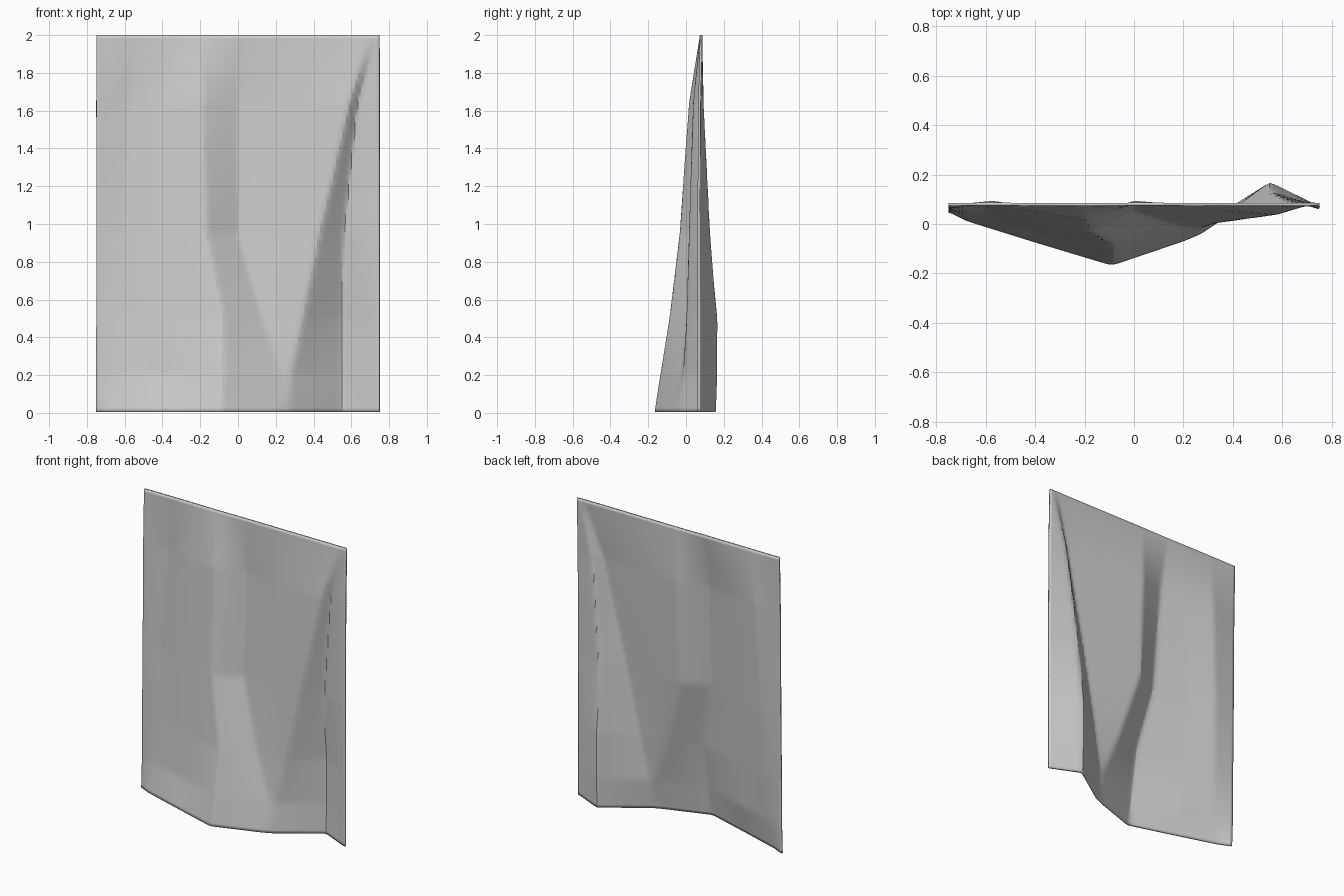
import bpy, bmesh
from mathutils import Vector

if "Cube" in bpy.data.objects:
    bpy.data.objects.remove(bpy.data.objects["Cube"])

# Horizontal sections of the cloth: height, then (x, y) of each fold line
SECTIONS = [
    (0.005, [(-.75, .055), (-.68, .018), (-.4, -.07), (-.09, -.163), (.2, -.065), (.27, -.035), (.55, .155), (.75, .065)]),
    (0.2, [(-.75, .06), (-.62, .03), (-.4, -.025), (-.08, -.132), (.24, -.015), (.28, -.008), (.55, .162), (.75, .065)]),
    (0.5, [(-.75, .06), (-.61, .05), (-.4, -.005), (-.08, -.084), (.13, .015), (.34, .008), (.55, .163), (.75, .065)]),
    (0.95, [(-.75, .065), (-.6, .07), (-.4, .02), (-.17, -.03), (.0, .06), (.43, .02), (.56, .125), (.75, .065)]),
    (1.64, [(-.75, .07), (-.57, .088), (-.38, .053), (-.19, .02), (.0, .088), (.59, .042), (.63, .09), (.75, .07)]),
    (2.0, [(-.75, .08), (-.55, .08), (-.32, .08), (-.2, .08), (.0, .08), (.7, .08), (.73, .08), (.75, .08)]),
]
NX, NZ = 90, 100


def section_depth(points, x):
    for (x0, y0), (x1, y1) in zip(points, points[1:]):
        if x <= x1 + 1e-6:
            return y0 + (y1 - y0) * (x - x0) / (x1 - x0)
    return points[-1][1]


def depth(x, z):
    for (z0, a), (z1, b) in zip(SECTIONS, SECTIONS[1:]):
        if z <= z1 + 1e-6:
            t = (z - z0) / (z1 - z0)
            mixed = [Vector(p).lerp(Vector(q), t) for p, q in zip(a, b)]
            return section_depth(mixed, x)


# Hanging cloth sheet
bm = bmesh.new()
bmesh.ops.create_grid(bm, x_segments=NX, y_segments=NZ, size=1)
for v in bm.verts:
    x = v.co.x * 0.75
    z = 0.005 + (v.co.y + 1) / 2 * 1.995
    v.co = (x, depth(x, z), z)
mesh = bpy.data.meshes.new("cloth_sheet")
bm.to_mesh(mesh)
bm.free()
cloth = bpy.data.objects.new("cloth_sheet", mesh)
bpy.context.collection.objects.link(cloth)

# Soften the creases in depth only, then give the cloth thickness
soft = cloth.modifiers.new("soft_creases", 'SMOOTH')
soft.use_x = soft.use_z = False
soft.factor, soft.iterations = 0.5, 3
thick = cloth.modifiers.new("thickness", 'SOLIDIFY')
thick.thickness, thick.offset = 0.012, 0

bpy.context.view_layer.objects.active = cloth
cloth.select_set(True)
bpy.ops.object.shade_smooth_by_angle()
